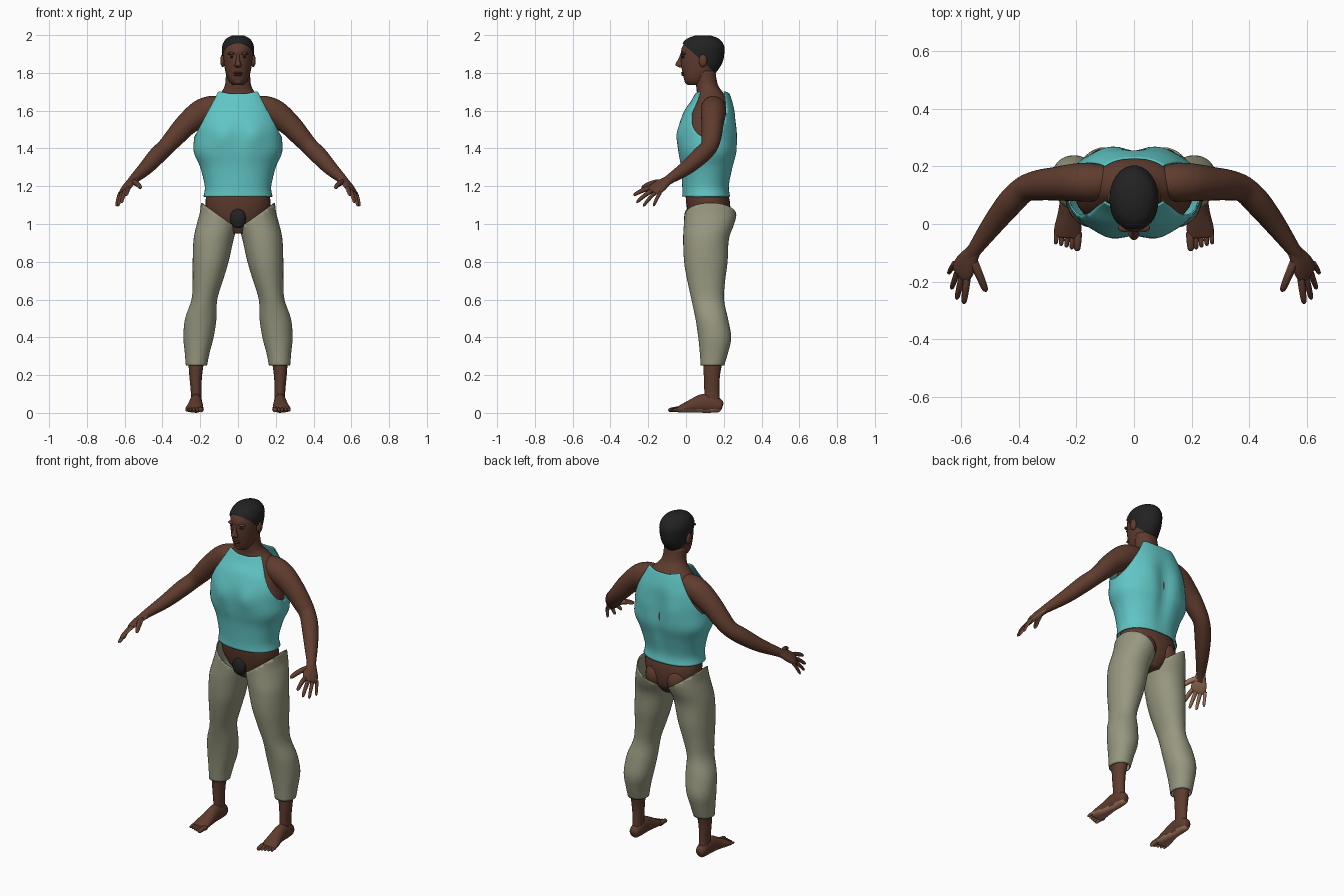
import bpy
import bmesh
from math import sin, cos, pi, exp, copysign
from mathutils import Vector

cube = bpy.data.objects.get("Cube")
if cube:
    bpy.data.objects.remove(cube)


def material(name, red, green, blue):
    mat = bpy.data.materials.new(name)
    mat.use_nodes = True
    colour = (red, green, blue, 1)
    mat.diffuse_color = colour
    shader = mat.node_tree.nodes["Principled BSDF"]
    shader.inputs["Base Color"].default_value = colour
    shader.inputs["Roughness"].default_value = 0.8
    return mat


skin = material("brown skin", .115, .045, .027)
pale = material("pale palm and sole", .37, .19, .115)
hair = material("black hair", .016, .016, .017)
teal = material("teal cloth", .12, .56, .56)
khaki = material("khaki cloth", .31, .31, .215)
lip = material("lip brown", .085, .03, .022)
eye_dark = material("eye brown", .03, .015, .01)


def finish(name, bm, mats, rule=None, thickness=0):
    """Turn a bmesh into a smooth object; rule picks faces for the second material."""
    bmesh.ops.recalc_face_normals(bm, faces=bm.faces[:])
    bm.normal_update()
    for face in bm.faces:
        face.smooth = True
        if rule and rule(face):
            face.material_index = 1
    mesh = bpy.data.meshes.new(name)
    bm.to_mesh(mesh)
    bm.free()
    for mat in mats:
        mesh.materials.append(mat)
    ob = bpy.data.objects.new(name, mesh)
    bpy.context.collection.objects.link(ob)
    if thickness:
        shell = ob.modifiers.new("Cloth thickness", "SOLIDIFY")
        shell.thickness = thickness
        shell.offset = -1
    return ob


def smooth_rings(rings, steps):
    """Catmull-Rom interpolation of ring centres and radii."""
    rows = [Vector(r) for r in rings]
    out = []
    for i in range(len(rows) - 1):
        a, b, c, d = rows[max(i - 1, 0)], rows[i], rows[i + 1], rows[min(i + 2, len(rows) - 1)]
        for k in range(steps):
            t = k / steps
            out.append(b + (c - a) * (t / 2) + (a * 2 - b * 5 + c * 4 - d) * (t * t / 2)
                       + (b * 3 - a - c * 3 + d) * (t ** 3 / 2))
    return out + [rows[-1]]


def loft(name, mats, rings, side=1, wide=None, power=2, segs=32, steps=4,
         cap=True, cuts=(), warp=None, rule=None, thickness=0):
    """Skin rings of (x, y, z, radius, radius); level ones unless wide is given."""
    bm = bmesh.new()
    rows = smooth_rings(rings, steps)
    loops = []
    for i, row in enumerate(rows):
        centre = Vector(row[:3])
        u, v = Vector((1, 0, 0)), Vector((0, 1, 0))
        if wide:
            ahead, behind = rows[min(i + 1, len(rows) - 1)], rows[max(i - 1, 0)]
            tangent = (Vector(ahead[:3]) - Vector(behind[:3])).normalized()
            u = Vector(wide)
            u = (u - tangent * u.dot(tangent)).normalized()
            v = tangent.cross(u)
        loop = []
        for k in range(segs):
            c, s = cos(2 * pi * k / segs), sin(2 * pi * k / segs)
            c, s = (copysign(abs(n) ** (2 / power), n) for n in (c, s))
            p = centre + u * (row[3] * c) + v * (row[4] * s)
            if warp:
                p = warp(p)
            loop.append(bm.verts.new((p.x * side, p.y, max(p.z, 0))))
        loops.append(loop)
    for a, b in zip(loops, loops[1:]):
        for k in range(segs):
            n = (k + 1) % segs
            bm.faces.new((a[k], a[n], b[n], b[k]))
    if cap:
        bm.faces.new(loops[0])
        bm.faces.new(loops[-1])
    for point, normal in cuts:
        bmesh.ops.bisect_plane(bm, geom=bm.verts[:] + bm.edges[:] + bm.faces[:],
                               plane_co=point, plane_no=normal, clear_outer=True)
    return finish(name, bm, mats, rule, thickness)


def ball(name, mat, centre, size):
    bm = bmesh.new()
    bmesh.ops.create_uvsphere(bm, u_segments=20, v_segments=12, radius=1)
    for v in bm.verts:
        v.co = Vector(a * b for a, b in zip(v.co, size)) + Vector(centre)
    return finish(name, bm, [mat])


def finger(name, start, end, radius, side, mats, rule, bend=0):
    """Tapered digit with a rounded tip."""
    a, b = Vector(start), Vector(end)
    rings = []
    for t, r in ((0, 1), (.35, 1), (.7, .88), (.92, .7), (1, .2)):
        p = a.lerp(b, t) + Vector((0, 0, bend * sin(pi * t)))
        rings.append((*p, radius * r, radius * r))
    loft(name, mats, rings, side, wide=(1, .3, 0), segs=12, steps=3, rule=rule)


# Torso and neck
loft("body", [skin], [
    (0, .12, .95, .05, .07), (0, .125, 1, .12, .1), (0, .122, 1.06, .163, .112),
    (0, .116, 1.12, .172, .116), (0, .106, 1.2, .162, .11), (0, .112, 1.3, .18, .124),
    (0, .115, 1.42, .208, .14), (0, .118, 1.52, .19, .13), (0, .127, 1.6, .165, .11),
    (0, .135, 1.66, .13, .085), (0, .125, 1.7, .088, .068),
    (0, .11, 1.74, .068, .058), (0, .1, 1.81, .064, .055)], power=2.1)


# Sleeveless shirt with chest and spine modelling
def shirt_shape(p):
    q = p.copy()
    ax = abs(p.x)
    if p.y < .1:
        q.y -= .012 * exp(-((ax - .085) / .05) ** 2 - ((p.z - 1.47) / .06) ** 2)
        q.y += .006 * exp(-(ax / .03) ** 2 - ((p.z - 1.42) / .1) ** 2)
    else:
        q.y -= .02 * exp(-(ax / .04) ** 2 - ((p.z - 1.4) / .16) ** 2)
        q.y += .008 * exp(-((ax - .1) / .05) ** 2 - ((p.z - 1.5) / .08) ** 2)
    if p.z > 1.62:
        q.z += .2 * max(ax - .04, 0) * (p.z - 1.62) / .07
    return q


loft("shirt", [teal], [
    (0, .108, 1.145, .183, .128), (0, .105, 1.2, .176, .125), (0, .112, 1.3, .2, .14),
    (0, .115, 1.38, .234, .157), (0, .113, 1.46, .232, .158), (0, .115, 1.53, .226, .15),
    (0, .125, 1.6, .2, .134), (0, .136, 1.65, .165, .11), (0, .14, 1.69, .135, .092)],
    power=2.2, segs=64, cap=False, warp=shirt_shape, thickness=.006,
    cuts=[((s * .2, 0, 1.52), (s, 0, .53)) for s in (1, -1)])

# Head, hair cap and face
head_rings = [
    (0, .047, 1.735, .026, .036), (0, .055, 1.757, .048, .062), (0, .069, 1.8, .065, .087),
    (0, .08, 1.85, .074, .107), (0, .085, 1.9, .079, .112), (0, .088, 1.94, .077, .107),
    (0, .09, 1.975, .058, .08), (0, .09, 1.993, .025, .035)]
loft("head", [skin], head_rings)
loft("hair", [hair], [(x, y, z + .005, a + .006, b + .006) for x, y, z, a, b in head_rings],
     cuts=[((0, 0, 1.94), (0, -.9, -1))])
loft("nose", [skin], [
    (0, -.024, 1.828, .012, .01), (0, -.034, 1.84, .019, .021), (0, -.031, 1.855, .013, .02),
    (0, -.024, 1.88, .009, .014), (0, -.018, 1.905, .008, .01)], segs=16)
ball("upper_lip", lip, (0, -.013, 1.8), (.025, .014, .006))
ball("lower_lip", lip, (0, -.011, 1.789), (.021, .014, .007))
ball("chin", skin, (0, .012, 1.757), (.025, .02, .019))

# Dark patch on the lower front of the body
ball("dark_patch", hair, (0, .012, 1.03), (.042, .022, .052))

for side, label in ((1, "left"), (-1, "right")):
    # Facial features in pairs
    ball(label + "_ear", skin, (side * .08, .09, 1.865), (.014, .022, .034))
    ball(label + "_eye", eye_dark, (side * .031, -.012, 1.884), (.013, .011, .006))
    ball(label + "_brow", skin, (side * .032, -.012, 1.902), (.024, .016, .008))

    # Arm from shoulder to wrist
    loft(label + "_arm", [skin], [
        (.08, .145, 1.61, .055, .06), (.14, .145, 1.61, .066, .068),
        (.2, .145, 1.585, .066, .07), (.275, .14, 1.525, .058, .06),
        (.33, .135, 1.465, .053, .053), (.38, .122, 1.41, .046, .046),
        (.43, .075, 1.36, .046, .046), (.49, 0, 1.295, .038, .038),
        (.555, -.09, 1.235, .026, .024), (.575, -.12, 1.212, .026, .02)],
        side, wide=(0, 1, 0))

    # Hand with pale palm
    palm_way = Vector((-.65 * side, .2, -.73))

    def is_palm(face):
        return face.normal.dot(palm_way) > .3

    hand_mats = [skin, pale]
    loft(label + "_hand", hand_mats, [
        (.55, -.083, 1.24, .024, .02), (.568, -.11, 1.222, .032, .02),
        (.585, -.14, 1.2, .043, .02), (.6, -.167, 1.18, .044, .016),
        (.606, -.178, 1.17, .036, .01)], side, wide=(.05, .06, -.03), rule=is_palm)
    tips = {"index": (.592, -.277, 1.152), "middle": (.617, -.262, 1.113),
            "ring": (.635, -.226, 1.094), "little": (.645, -.172, 1.094)}
    for i, (digit, tip) in enumerate(tips.items()):
        base = Vector((.58, -.187, 1.19)).lerp(Vector((.624, -.136, 1.166)), i / 3)
        finger(f"{label}_{digit}_finger", base, tip, .0125 - .001 * i, side,
               hand_mats, is_palm, .006)
    finger(label + "_thumb", (.562, -.12, 1.222), (.514, -.235, 1.19), .015, side,
           hand_mats, is_palm, .01)

    # Trouser leg, open at the top and at the hem
    loft(label + "_trouser_leg", [khaki], [
        (.22, .14, .25, .056, .062), (.216, .148, .32, .066, .075),
        (.209, .152, .4, .08, .087), (.197, .136, .5, .083, .086),
        (.178, .115, .6, .068, .086), (.16, .107, .7, .08, .1),
        (.145, .105, .8, .095, .115), (.129, .106, .92, .106, .121),
        (.11, .122, 1, .108, .133), (.102, .13, 1.06, .1, .137),
        (.1, .13, 1.14, .093, .125)], side, power=2.1, segs=40, cap=False,
        thickness=.006, cuts=[((0, 0, .975), (-.7 * side, 0, 1))])
    ball(label + "_buttock", skin, (side * .07, .165, 1.04), (.066, .08, .085))

    # Lower leg and foot with pale sole
    loft(label + "_ankle", [skin], [
        (.222, .14, .04, .028, .042), (.222, .137, .11, .028, .04),
        (.224, .137, .2, .034, .043), (.22, .145, .3, .045, .055)], side)

    def is_sole(face):
        return face.normal.z < -.5

    foot_mats = [skin, pale]
    loft(label + "_foot", foot_mats, [
        (.222, .193, .032, .015, .018), (.222, .18, .036, .028, .034),
        (.222, .14, .046, .033, .046), (.223, .09, .05, .034, .05),
        (.225, .035, .037, .04, .037), (.23, -.015, .024, .047, .024),
        (.232, -.045, .016, .046, .015)], side, wide=(1, 0, 0), rule=is_sole)
    for i in range(5):
        x = .195 + i * .0185
        r = .014 if i == 0 else .0105 - .0005 * i
        finger(f"{label}_toe_{i + 1}", (x, -.03, .017), (x + .003, -.094 + .006 * i, .012),
               r, side, foot_mats, is_sole, .004)
